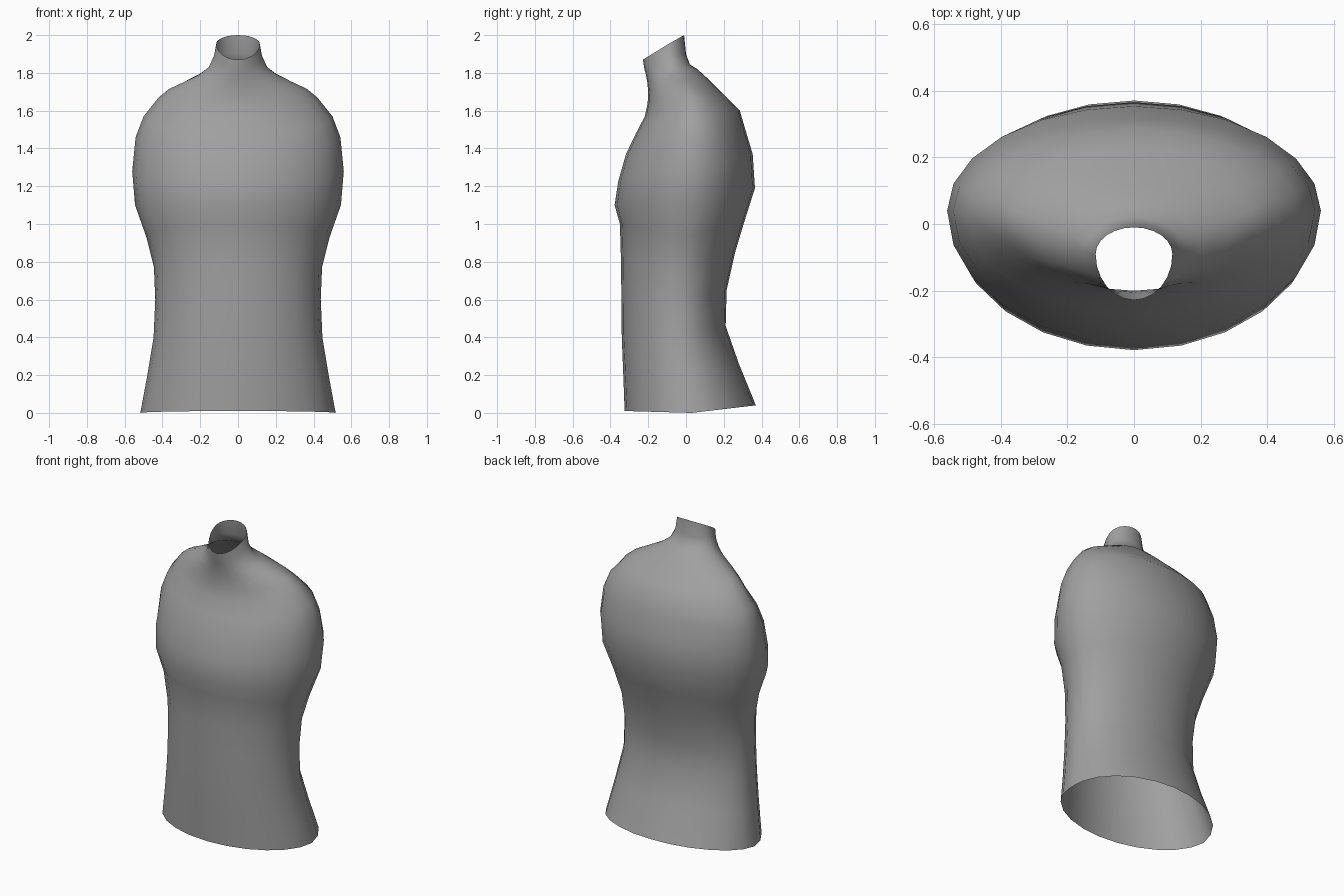
import bpy, bmesh, math

SIDES = 24

# Each ring: front (y, z), side (half width, y, z), back (y, z)
RINGS = [
    ((-0.325, 0.01), (0.517, 0.03, 0.00), (0.37, 0.04)),
    ((-0.332, 0.20), (0.480, 0.00, 0.20), (0.28, 0.26)),
    ((-0.340, 0.40), (0.447, -0.03, 0.40), (0.21, 0.46)),
    ((-0.342, 0.60), (0.438, -0.03, 0.60), (0.215, 0.65)),
    ((-0.344, 0.80), (0.445, -0.02, 0.77), (0.26, 0.85)),
    ((-0.350, 1.00), (0.485, 0.00, 0.93), (0.305, 1.00)),
    ((-0.378, 1.10), (0.545, 0.02, 1.10), (0.365, 1.19)),
    ((-0.358, 1.23), (0.560, 0.04, 1.28), (0.353, 1.37)),
    ((-0.318, 1.37), (0.542, 0.04, 1.46), (0.317, 1.49)),
    ((-0.265, 1.48), (0.500, 0.03, 1.57), (0.285, 1.60)),
    ((-0.218, 1.57), (0.420, 0.02, 1.67), (0.225, 1.66)),
    ((-0.203, 1.64), (0.365, 0.00, 1.715), (0.17, 1.715)),
    ((-0.200, 1.70), (0.290, -0.03, 1.75), (0.115, 1.77)),
    ((-0.205, 1.75), (0.205, -0.06, 1.79), (0.06, 1.82)),
    ((-0.212, 1.79), (0.155, -0.08, 1.83), (0.02, 1.845)),
    ((-0.220, 1.82), (0.127, -0.09, 1.89), (0.00, 1.90)),
    ((-0.228, 1.87), (0.115, -0.09, 1.955), (-0.01, 2.00)),
]


def ring_point(ring, a):
    """Elliptical, tilted ring; a = 0 is the front."""
    front, (width, side_y, side_z), back = ring
    c = math.cos(a)
    end_y, end_z = front if c > 0 else back
    c = abs(c)
    return (width * math.sin(a),
            side_y + (end_y - side_y) * c,
            side_z + (end_z - side_z) * c)


# Open torso shell, lofted from hem to neck
bm = bmesh.new()
loops = [[bm.verts.new(ring_point(r, 2 * math.pi * i / SIDES)) for i in range(SIDES)]
         for r in RINGS]
for low, high in zip(loops, loops[1:]):
    for i in range(SIDES):
        j = (i + 1) % SIDES
        face = bm.faces.new((low[i], low[j], high[j], high[i]))
        face.smooth = True
mesh = bpy.data.meshes.new("torso")
bm.to_mesh(mesh)
bm.free()

grey = bpy.data.materials.new("grey")
grey.diffuse_color = (0.35, 0.35, 0.35, 1)
mesh.materials.append(grey)
torso = bpy.data.objects.new("torso", mesh)
bpy.context.collection.objects.link(torso)
